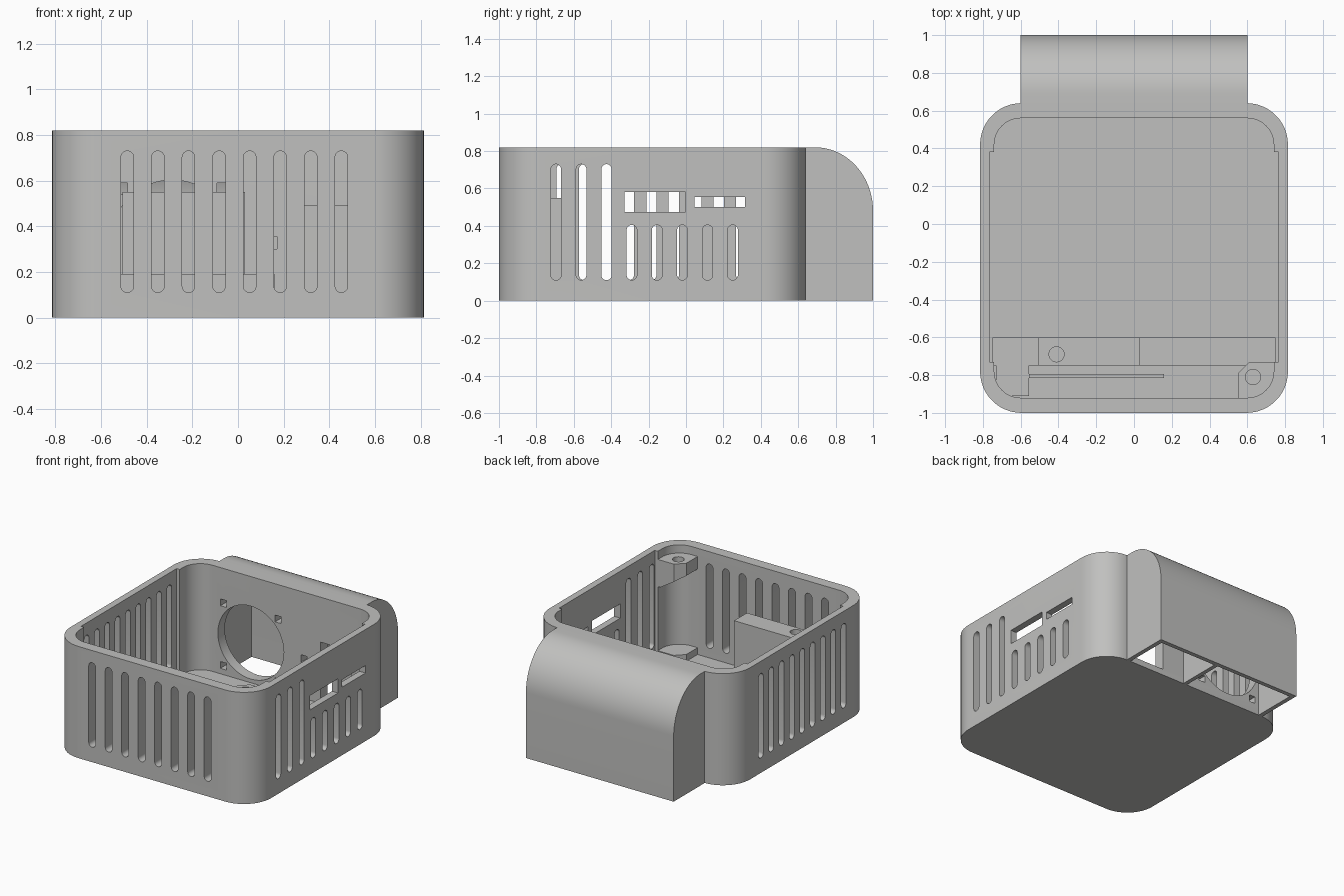
import bpy, bmesh, math

if "Cube" in bpy.data.objects:
    bpy.data.objects.remove(bpy.data.objects["Cube"])

grey = bpy.data.materials.new("plain grey")
grey.diffuse_color = (0.53, 0.53, 0.52, 1)
grey.use_nodes = True
grey.node_tree.nodes["Principled BSDF"].inputs["Base Color"].default_value = grey.diffuse_color


def prism(name, pts, axis, lo, hi):
    """Extrude a 2D outline along an axis: z takes (x,y), y takes (x,z), x takes (y,z)."""
    put = {"z": lambda a, b, c: (a, b, c),
           "y": lambda a, b, c: (a, c, b),
           "x": lambda a, b, c: (c, a, b)}[axis]
    bm = bmesh.new()
    n = len(pts)
    low = [bm.verts.new(put(a, b, lo)) for a, b in pts]
    top = [bm.verts.new(put(a, b, hi)) for a, b in pts]
    bm.faces.new(low)
    bm.faces.new(top)
    for i in range(n):
        j = (i + 1) % n
        bm.faces.new((low[i], low[j], top[j], top[i]))
    bmesh.ops.recalc_face_normals(bm, faces=bm.faces)
    me = bpy.data.meshes.new(name)
    bm.to_mesh(me)
    bm.free()
    me.materials.append(grey)
    ob = bpy.data.objects.new(name, me)
    bpy.context.collection.objects.link(ob)
    return ob


def rounded(x0, x1, y0, y1, r, seg=12):
    pts = []
    for k, (cx, cy) in enumerate([(x1 - r, y1 - r), (x0 + r, y1 - r),
                                  (x0 + r, y0 + r), (x1 - r, y0 + r)]):
        for i in range(seg + 1):
            a = math.pi / 2 * (k + i / seg)
            p = (cx + r * math.cos(a), cy + r * math.sin(a))
            if not pts or math.dist(p, pts[-1]) > 1e-5:
                pts.append(p)
    if math.dist(pts[0], pts[-1]) < 1e-5:
        pts.pop()
    return pts


def rect(x0, x1, y0, y1):
    return [(x0, y0), (x1, y0), (x1, y1), (x0, y1)]


def circle(cx, cy, r, n=48):
    return [(cx + r * math.cos(2 * math.pi * i / n),
             cy + r * math.sin(2 * math.pi * i / n)) for i in range(n)]


def slot(c, z0, z1, w=0.055):
    return rounded(c - w / 2, c + w / 2, z0, z1, w / 2, 6)


def cut(ob, pts, axis, lo, hi):
    cutter = prism("cutter", pts, axis, lo, hi)
    cutter.hide_render = True
    mod = ob.modifiers.new("cut", "BOOLEAN")
    mod.operation = "DIFFERENCE"
    mod.solver = "EXACT"
    mod.object = cutter
    dg = bpy.context.evaluated_depsgraph_get()
    me = bpy.data.meshes.new_from_object(ob.evaluated_get(dg))
    ob.modifiers.clear()
    ob.data = me
    bpy.data.objects.remove(cutter)


def smooth(ob):
    bpy.ops.object.select_all(action="DESELECT")
    ob.select_set(True)
    bpy.context.view_layer.objects.active = ob
    bpy.ops.object.shade_smooth_by_angle(angle=math.radians(30))


FLOOR = 0.04

# Open-topped case with rounded corners and thinned side walls
case = prism("case", rounded(-0.815, 0.815, -1, 0.64, 0.22), "z", 0, 0.82)
cut(case, rounded(-0.74, 0.74, -0.92, 0.56, 0.14), "z", FLOOR, 1)
for s in (-1, 1):
    a, b = sorted((s * 0.70, s * 0.765))
    cut(case, rect(a, b, -0.73, 0.38), "z", FLOOR, 1)

# Front, left and right ventilation slots
for i in range(8):
    cut(case, slot(-0.485 + 0.134 * i, 0.11, 0.73), "y", -1.1, -0.85)
for i in range(9):
    cut(case, slot(0.295 - 0.12 * i, 0.11, 0.73), "x", -0.9, -0.65)
for i in range(8):
    cut(case, slot(-0.695 + 0.135 * i, 0.11, 0.73 if i < 3 else 0.405), "x", 0.65, 0.9)

# Port openings on the right
cut(case, rect(-0.33, -0.003, 0.475, 0.58), "x", 0.65, 0.9)
cut(case, rect(0.045, 0.315, 0.50, 0.555), "x", 0.65, 0.9)

# Fan hole, its screw holes and the cable openings in the back wall
FX, FZ = -0.288, 0.335
cut(case, circle(FX, FZ, 0.268), "y", 0.5, 0.7)
for sx in (-1, 1):
    for sz in (-1, 1):
        x, z = FX + sx * 0.222, FZ + sz * 0.23
        cut(case, rect(x - 0.025, x + 0.025, z - 0.025, z + 0.025), "y", 0.5, 0.7)
cut(case, rect(0.12, 0.17, 0.30, 0.355), "y", 0.5, 0.7)
cut(case, rect(0.28, 0.53, FLOOR + 0.005, 0.49), "y", 0.5, 0.7)
smooth(case)


# Rear hood, open below, with two compartments
def hood_profile(y0, z0, t):
    arc = [(0.69 + (0.31 - t) * math.cos(math.pi / 2 * i / 20),
            0.48 + (0.34 - t) * math.sin(math.pi / 2 * i / 20)) for i in range(21)]
    return [(y0, z0), (1 - t, z0)] + arc + [(y0, 0.82 - t)]


hood = prism("rear_hood", hood_profile(0.63, 0, 0), "x", -0.6, 0.6)
for x0, x1 in ((-0.568, 0.07), (0.1, 0.568)):
    cut(hood, hood_profile(0.5, -0.1, 0.032), "x", x0, x1)
smooth(hood)

# Raised floor strip, card ridge and mounting block inside the front
prism("floor_strip", rect(-0.75, 0.75, -0.75, -0.60), "z", 0.02, 0.07)
prism("floor_corner", rect(-0.73, -0.555, -0.91, -0.75), "z", 0.02, 0.07)
prism("card_ridge", rect(-0.555, 0.16, -0.815, -0.795), "z", 0.02, 0.19)
block = prism("mounting_block", rect(-0.505, 0.03, -0.75, -0.60), "z", 0.03, 0.55)
cut(block, circle(-0.41, -0.69, 0.04, 24), "z", 0.35, 0.7)
smooth(block)

# Corner screw post with a tapered underside, and a low foot below it
corner = [(0.55, -0.93), (0.55, -0.79), (0.61, -0.73), (0.775, -0.73),
          (0.775, -0.82), (0.70, -0.93)]
prism("corner_foot", corner, "z", 0.02, 0.09)
post = prism("corner_post", corner, "z", 0.56, 0.76)
cut(post, [(0.50, 0.50), (0.72, 0.50), (0.72, 0.56), (0.50, 0.70)], "y", -1, -0.6)
cut(post, circle(0.63, -0.81, 0.04, 24), "z", 0.66, 0.9)
smooth(post)
